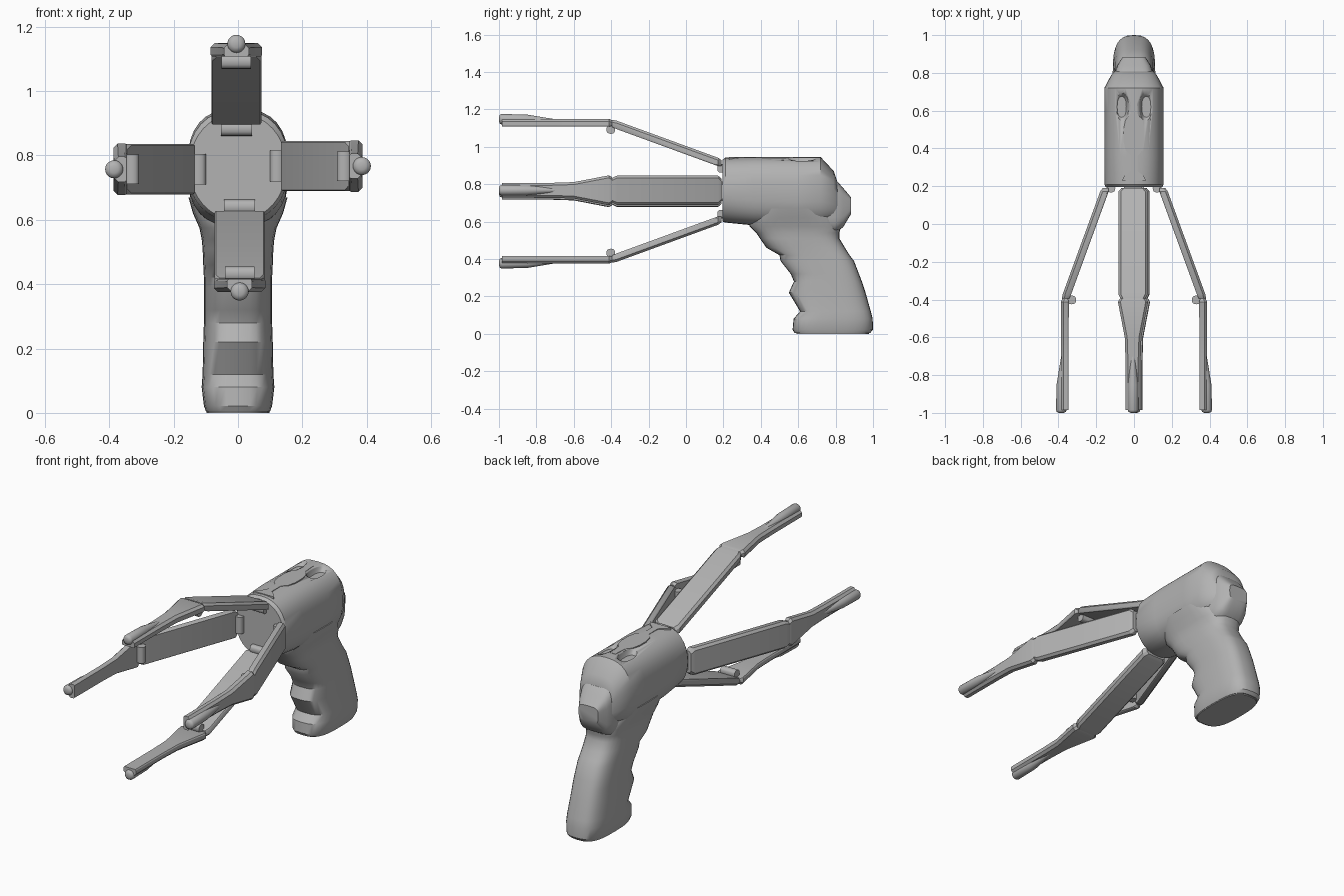
import bpy, bmesh, math
from mathutils import Matrix, Vector

if "Cube" in bpy.data.objects:
    bpy.data.objects.remove(bpy.data.objects["Cube"])

AXIS_Z = 0.762
grey = bpy.data.materials.new("plain_grey")
grey.use_nodes = True
grey.diffuse_color = (0.45, 0.45, 0.45, 1)
grey.node_tree.nodes["Principled BSDF"].inputs["Base Color"].default_value = grey.diffuse_color


def loft(name, rings, angle=32):
    """Skin a list of equal-length point rings and cap both ends."""
    bm = bmesh.new()
    rows = [[bm.verts.new(p) for p in ring] for ring in rings]
    n = len(rows[0])
    for a, b in zip(rows, rows[1:]):
        for i in range(n):
            j = (i + 1) % n
            bm.faces.new((a[i], a[j], b[j], b[i]))
    bm.faces.new(rows[0])
    bm.faces.new(rows[-1])
    bmesh.ops.recalc_face_normals(bm, faces=bm.faces)
    mesh = bpy.data.meshes.new(name)
    bm.to_mesh(mesh)
    bm.free()
    ob = bpy.data.objects.new(name, mesh)
    bpy.context.collection.objects.link(ob)
    mesh.materials.append(grey)
    bpy.ops.object.select_all(action='DESELECT')
    bpy.context.view_layer.objects.active = ob
    ob.select_set(True)
    bpy.ops.object.shade_smooth_by_angle(angle=math.radians(angle))
    return ob


def oval(rx, ry, power=2.0, n=32):
    """Rounded-rectangle outline as a superellipse."""
    pts = []
    for i in range(n):
        t = math.tau * i / n
        c, s = math.cos(t), math.sin(t)
        pts.append((rx * math.copysign(abs(c) ** (2 / power), c),
                    ry * math.copysign(abs(s) ** (2 / power), s)))
    return pts


def ring_y(y, half_w, z0, z1, power=2.0, n=32):
    return [(u, y, (z0 + z1) / 2 + v) for u, v in oval(half_w, (z1 - z0) / 2, power, n)]


def ring_z(z, half_w, y0, y1, power=3.0):
    return [(u, (y0 + y1) / 2 + v, z) for u, v in oval(half_w, (y1 - y0) / 2, power)]


# Main housing: round at the front, squarer and tapered at the back
housing = loft("housing", [ring_y(*s) for s in (
    (0.195, 0.150, 0.600, 0.930, 2.1), (0.21, 0.157, 0.595, 0.942, 2.3),
    (0.36, 0.157, 0.580, 0.945, 2.6), (0.60, 0.157, 0.570, 0.945, 2.6),
    (0.72, 0.157, 0.575, 0.945, 2.6), (0.79, 0.120, 0.600, 0.870, 2.8),
    (0.81, 0.100, 0.620, 0.810, 3.0))])

# Pockets scooped out of the top of the housing
for side in (-1, 1):
    cutter = loft("pocket_cutter", [
        [(side * 0.065 + u, 0.62 + v, z) for u, v in oval(w, l, 2.4, 24)]
        for z, w, l in ((0.915, 0.024, 0.055), (0.94, 0.036, 0.075), (0.99, 0.04, 0.08))])
    cutter.hide_render = True
    cutter.hide_set(True)
    cut = housing.modifiers.new("pocket", 'BOOLEAN')
    cut.object = cutter
    cut.operation = 'DIFFERENCE'
    cut.solver = 'EXACT'

# Raised spine along the top
outline = [(0.065, 0.23), (0.05, 0.255), (0.018, 0.28), (0.018, 0.36), (0.045, 0.39),
           (0.056, 0.44), (0.056, 0.50), (0.045, 0.55), (0.02, 0.58), (0.015, 0.66)]
shape = outline + [(-x, y) for x, y in reversed(outline)]
loft("top_spine", [[(x, y, z) for x, y in shape] for z in (0.90, 0.946)])

# Stepped block behind the housing
loft("rear_block", [ring_y(*s) for s in (
    (0.72, 0.110, 0.54, 0.880, 4), (0.795, 0.105, 0.54, 0.830, 4),
    (0.84, 0.088, 0.57, 0.780, 4), (0.882, 0.062, 0.64, 0.730, 4))])

# Pistol grip with finger ridges, widening into the housing
loft("grip", [ring_z(*s) for s in (
    (0.005, 0.100, 0.58, 0.985), (0.022, 0.106, 0.570, 1.0), (0.08, 0.113, 0.575, 0.998),
    (0.12, 0.110, 0.61, 0.988), (0.22, 0.108, 0.55, 0.960), (0.28, 0.106, 0.577, 0.940),
    (0.32, 0.106, 0.56, 0.925), (0.39, 0.106, 0.505, 0.898), (0.42, 0.106, 0.50, 0.875),
    (0.46, 0.108, 0.43, 0.850), (0.51, 0.110, 0.395, 0.82), (0.54, 0.113, 0.375, 0.82),
    (0.575, 0.120, 0.34, 0.83), (0.62, 0.140, 0.34, 0.80), (0.67, 0.154, 0.36, 0.76))])
loft("grip_base", [ring_z(z, 0.098, 0.59, 0.978) for z in (0, 0.01)])


def plate(y, half_w, inner, outer):
    """Plate cross-section with bevelled outer edges."""
    c = 0.013
    half = [(half_w - 0.004, inner), (half_w, inner + 0.006),
            (half_w, outer - c), (half_w - c, outer)]
    return [(x, y, r) for x, r in half] + [(-x, y, r) for x, r in reversed(half)]


def pin(name, y, r, half_w, radius):
    """Hinge barrel lying across a finger."""
    return loft(name, [[(x, y + u, r + v) for u, v in oval(radius, radius, 2.5, 16)]
                       for x in (-half_w, half_w)])


def finger(label, turn):
    parts = [
        # Sloping arm
        loft(label + "_arm", [plate(*s) for s in (
            (0.19, 0.062, 0.134, 0.166), (0.172, 0.078, 0.134, 0.179),
            (-0.37, 0.078, 0.332, 0.377), (-0.395, 0.066, 0.343, 0.382))]),
        # Straight forward piece, narrowing to the tip
        loft(label + "_tip", [plate(*s) for s in (
            (-0.395, 0.070, 0.350, 0.380), (-0.412, 0.080, 0.345, 0.387),
            (-0.60, 0.044, 0.346, 0.386), (-0.72, 0.040, 0.346, 0.385),
            (-0.985, 0.039, 0.346, 0.385))]),
        # Rounded rod set into the outside of the tip
        loft(label + "_rod", [ring_y(y, w, r - w, r + w, 2, 20) for y, w, r in (
            (-0.68, 0.010, 0.372), (-0.85, 0.027, 0.383), (-0.985, 0.028, 0.385),
            (-0.995, 0.024, 0.385), (-1.0, 0.012, 0.385))], 50),
        pin(label + "_base_hinge", 0.19, 0.122, 0.048, 0.023),
        pin(label + "_middle_hinge", -0.402, 0.330, 0.046, 0.023),
    ]
    place = (Matrix.Translation((0, 0, AXIS_Z)) @ Matrix.Rotation(turn, 4, 'Y')
             @ Matrix.Translation((-0.005, 0, 0)))
    for part in parts:
        part.data.transform(place)


for i, label in enumerate(("top_finger", "left_finger", "bottom_finger", "right_finger")):
    finger(label, i * math.pi / 2)
